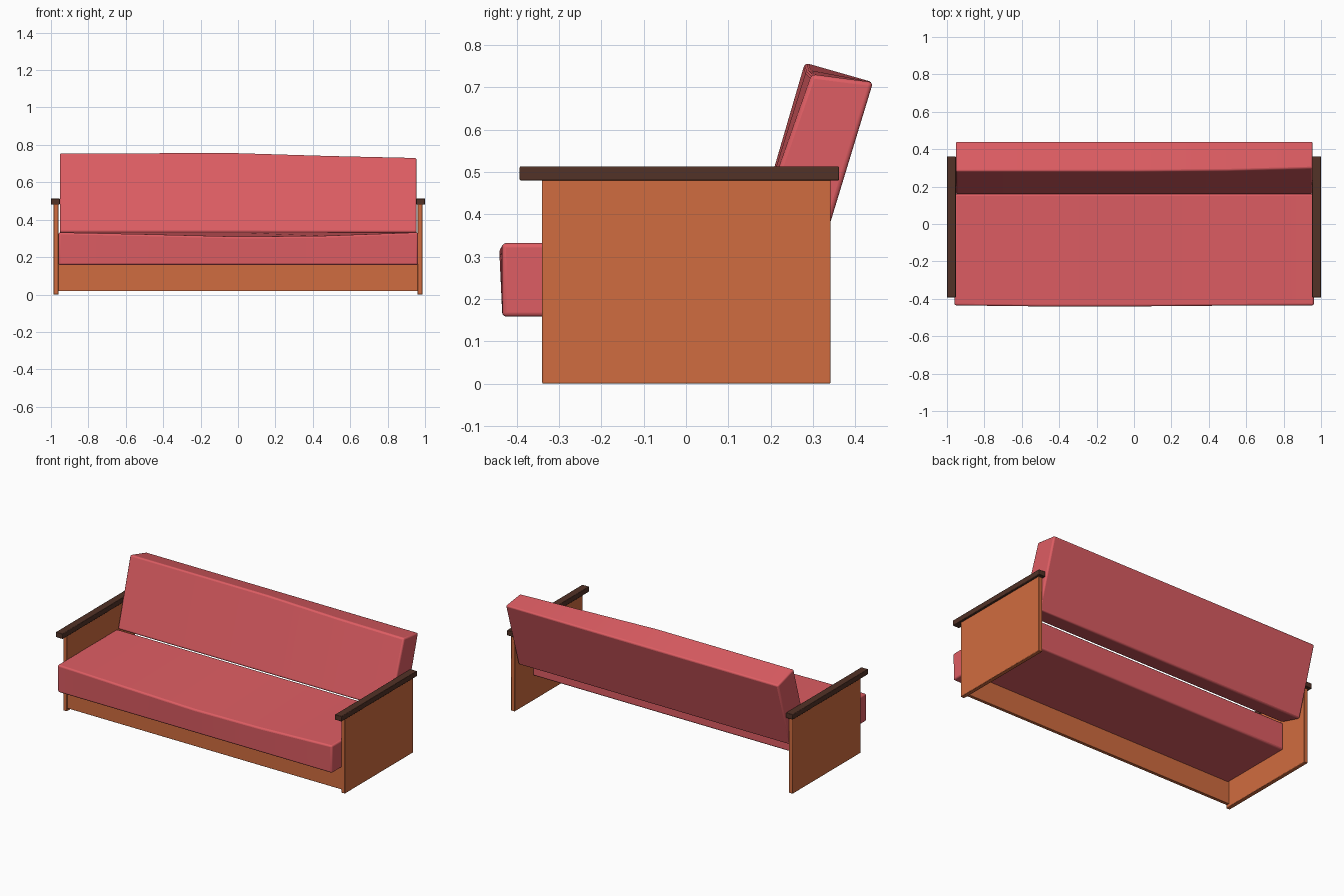
import bpy
import bmesh

if "Cube" in bpy.data.objects:
    bpy.data.objects.remove(bpy.data.objects["Cube"])


def material(name, rgb):
    m = bpy.data.materials.new(name)
    m.diffuse_color = (*rgb, 1)
    m.use_nodes = True
    m.node_tree.nodes["Principled BSDF"].inputs["Base Color"].default_value = m.diffuse_color
    return m


fabric = material("red_fabric", (0.73, 0.11, 0.125))
wood = material("orange_wood", (0.63, 0.15, 0.05))
dark_wood = material("dark_wood", (0.085, 0.032, 0.02))


def loft(name, sections, mat, bevel, segments):
    """Skin matching (x, [(y, z), ...]) sections along x, then round the edges."""
    bm = bmesh.new()
    rings = [[bm.verts.new((x, y, z)) for y, z in pts] for x, pts in sections]
    for a, b in zip(rings, rings[1:]):
        for i in range(len(a)):
            j = (i + 1) % len(a)
            bm.faces.new((a[i], a[j], b[j], b[i]))
    bm.faces.new(rings[0])
    bm.faces.new(rings[-1])
    bmesh.ops.recalc_face_normals(bm, faces=bm.faces)
    mesh = bpy.data.meshes.new(name)
    bm.to_mesh(mesh)
    bm.free()
    obj = bpy.data.objects.new(name, mesh)
    bpy.context.collection.objects.link(obj)
    mesh.materials.append(mat)
    mod = obj.modifiers.new("rounded_edges", 'BEVEL')
    mod.width = bevel
    mod.segments = segments
    mod.limit_method = 'ANGLE'
    bpy.ops.object.select_all(action='DESELECT')
    obj.select_set(True)
    bpy.context.view_layer.objects.active = obj
    bpy.ops.object.shade_smooth_by_angle(angle=0.6)
    return obj


def box(name, x, y, z, mat, bevel=0.003):
    pts = [(y[0], z[0]), (y[1], z[0]), (y[1], z[1]), (y[0], z[1])]
    return loft(name, [(x[0], pts), (x[1], pts)], mat, bevel, 2)


# Side panels and armrests
for side, s in (("left", -1), ("right", 1)):
    box(side + "_side_panel", sorted((s * 0.96, s * 0.986)), (-0.34, 0.342), (0, 0.482), wood)
    box(side + "_armrest", sorted((s * 0.953, s)), (-0.393, 0.362), (0.48, 0.513), dark_wood)

# Front board under the seat
box("front_board", (-0.962, 0.962), (-0.335, -0.315), (0.018, 0.162), wood, 0.002)

# Seat cushion, its front top edge sagging in the middle
seat = []
for x, front_y, front_z in ((-0.96, -0.435, 0.332), (-0.5, -0.441, 0.322), (0.0, -0.441, 0.309),
                            (0.45, -0.437, 0.313), (0.962, -0.435, 0.332)):
    seat.append((x, [(-0.434, 0.158), (0.16, 0.158), (0.16, 0.332), (front_y, front_z)]))
loft("seat_cushion", seat, fabric, 0.01, 3)

# Leaning back cushion, its front top edge dropping towards the right end
back = []
for x, top_y, top_z in ((-0.953, 0.281, 0.758), (0.0, 0.281, 0.758),
                        (0.5, 0.285, 0.742), (0.955, 0.297, 0.731)):
    back.append((x, [(0.157, 0.334), (0.313, 0.288), (0.442, 0.712), (top_y, top_z)]))
loft("back_cushion", back, fabric, 0.01, 3)
